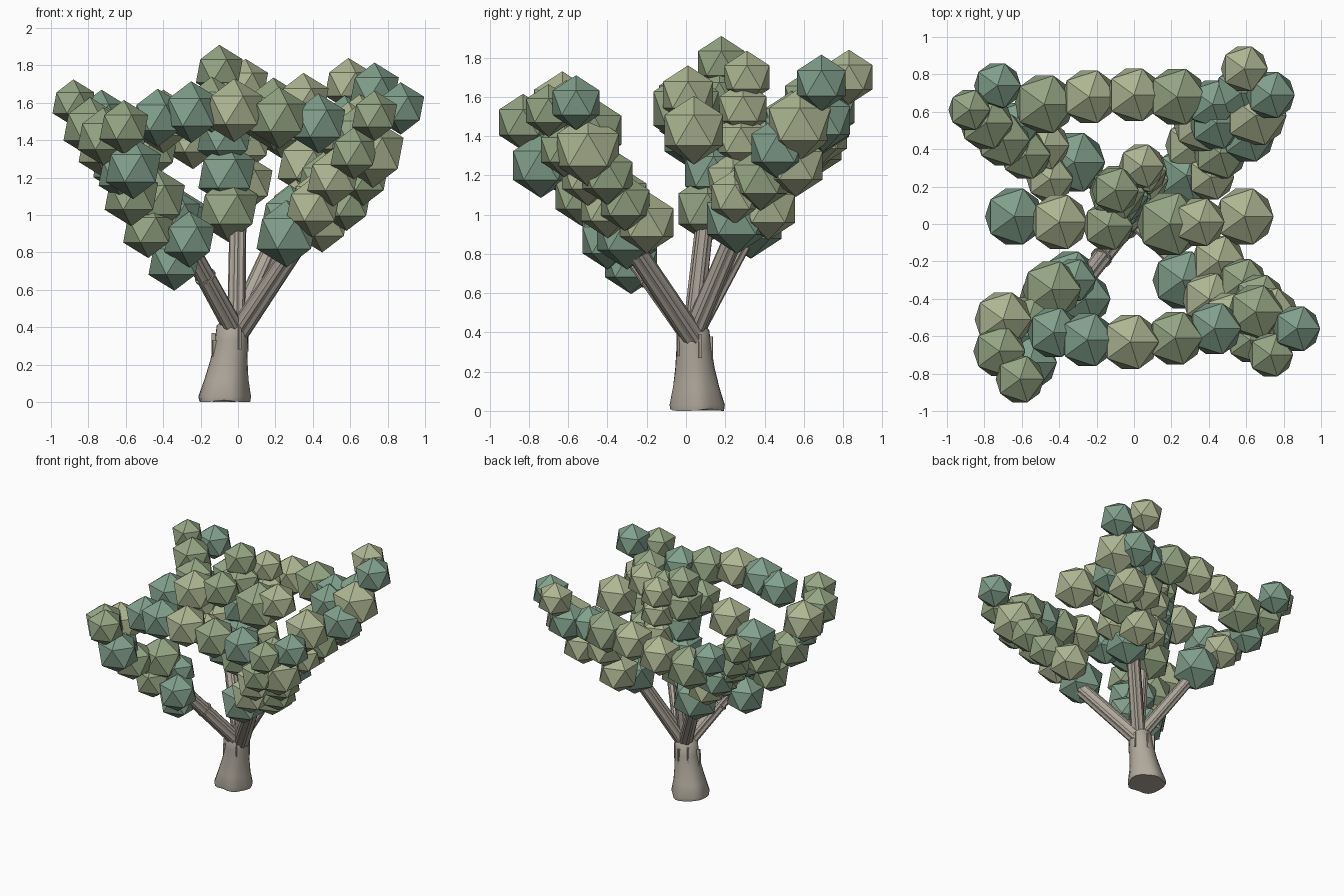
import bpy, bmesh, math, random
from mathutils import Vector, Matrix

if "Cube" in bpy.data.objects:
    bpy.data.objects.remove(bpy.data.objects["Cube"])

random.seed(4)


def material(name, rgb):
    m = bpy.data.materials.new(name)
    m.diffuse_color = (*rgb, 1)
    m.use_nodes = True
    m.node_tree.nodes["Principled BSDF"].inputs["Base Color"].default_value = m.diffuse_color
    return m


LEAVES = [material("leaf_teal", (0.22, 0.35, 0.26)),
          material("leaf_mid", (0.30, 0.38, 0.23)),
          material("leaf_pale", (0.42, 0.47, 0.29))]
BARK = material("bark", (0.43, 0.39, 0.33))


def finish(bm, name, mats):
    me = bpy.data.meshes.new(name)
    bm.normal_update()
    bm.to_mesh(me)
    bm.free()
    for m in mats:
        me.materials.append(m)
    ob = bpy.data.objects.new(name, me)
    bpy.context.collection.objects.link(ob)
    return ob


def clump(name, r, *centres):
    """One object of icosahedral leaf balls; a 4th value overrides the radius."""
    bm = bmesh.new()
    for i, c in enumerate(centres):
        rad = c[3] if len(c) > 3 else r
        v = bmesh.ops.create_icosphere(bm, subdivisions=1, radius=rad,
                                       matrix=Matrix.Translation(c[:3]))["verts"]
        shade = (i * 2 + random.randint(0, 1)) % 3
        for f in {f for w in v for f in w.link_faces}:
            f.material_index = shade
    finish(bm, name, LEAVES)


def sweep(bm, rings):
    """Skin a list of equal-length point rings and cap both ends."""
    loops = [[bm.verts.new(p) for p in ring] for ring in rings]
    n = len(loops[0])
    for a, b in zip(loops, loops[1:]):
        for i in range(n):
            j = (i + 1) % n
            bm.faces.new((a[i], a[j], b[j], b[i]))
    bm.faces.new(loops[0][::-1])
    bm.faces.new(loops[-1])


def branch(name, a, b, r0, r1, sides=18):
    """Straight limb with a ridged, faceted bark section."""
    a, b = Vector(a), Vector(b)
    q = (b - a).to_track_quat('Z', 'Y')
    bm = bmesh.new()
    rings = []
    for p, r in ((a, r0), (b, r1)):
        rings.append([p + q @ Vector((math.cos(t) * k, math.sin(t) * k, 0))
                      for i in range(sides)
                      for t, k in [(math.tau * i / sides, r * (1 if i % 3 else 0.86))]])
    sweep(bm, rings)
    finish(bm, name, [BARK])


# Flared trunk with a slightly wavy foot
bm = bmesh.new()
rings = []
for x, y, z, r, wave in ((-.075, .055, .005, .135, .05), (-.075, .055, .03, .14, .04),
                         (-.065, .05, .12, .118, .03), (-.05, .045, .22, .1, .01),
                         (-.035, .04, .33, .088, 0), (-.03, .035, .41, .084, 0),
                         (-.028, .035, .435, .06, 0)):
    ring = []
    for i in range(24):
        t = math.tau * i / 24
        k = r * (1 + wave * math.sin(5 * t + 1))
        foot = .008 * math.sin(3 * t) - .003 if z < .01 else 0
        ring.append((x + k * math.cos(t), y + k * math.sin(t), max(0, z + foot)))
    rings.append(ring)
sweep(bm, rings)
trunk = finish(bm, "trunk", [BARK])
for p in trunk.data.polygons:
    p.use_smooth = len(p.vertices) == 4

# Thin bark strips on the trunk
bm = bmesh.new()
for deg, z0, z1 in ((200, .19, .33), (188, .24, .37), (300, .28, .4), (20, .27, .39),
                    (80, .26, .38), (130, .28, .4)):
    t = math.radians(deg)
    k = .088 if z0 > .25 else .094
    m = (Matrix.Translation((-.038 + k * math.cos(t), .04 + k * math.sin(t), (z0 + z1) / 2))
         @ Matrix.Rotation(t, 4, 'Z') @ Matrix.Diagonal((.022, .014, z1 - z0, 1)))
    bmesh.ops.create_cube(bm, size=1, matrix=m)
finish(bm, "bark_strips", [BARK])

# Main limbs fanning out of the trunk
branch("front_left_limb", (-.01, .03, .37), (-.28, -.32, .86), .055, .05)
branch("front_right_limb", (0, .04, .37), (.32, -.28, .85), .06, .055)
branch("back_right_limb", (-.02, .03, .38), (.25, .28, .97), .055, .05)
branch("back_left_limb", (-.01, .03, .38), (-.33, .34, .95), .052, .045)
branch("middle_limb", (-.01, .03, .38), (0, .1, 1.0), .05, .046)

# Collar ring where a side limb was cut
bm = bmesh.new()
axis = Vector((-.27, -.35, .49))
place = (Matrix.Translation((-.175, -.18, .67))
         @ axis.to_track_quat('Z', 'Y').to_matrix().to_4x4())
bmesh.ops.create_cone(bm, cap_ends=True, segments=14, radius1=.059, radius2=.059,
                      depth=.012, matrix=place)
finish(bm, "limb_collar", [BARK])

# Leaf clumps climbing each limb
clump("front_left_leaves", .16,
      (-.34, -.28, .75, .155), (-.26, -.40, .87, .15), (-.48, -.40, .92, .15),
      (-.44, -.35, 1.08, .175), (-.32, -.30, 1.0, .13), (-.57, -.53, 1.10),
      (-.56, -.74, 1.25, .165), (-.70, -.51, 1.36, .17), (-.72, -.68, 1.42, .155),
      (-.61, -.83, 1.47, .145), (-.62, -.60, 1.22, .14))
clump("front_right_leaves", .15,
      (.26, -.30, .90, .18), (.45, -.20, .96, .16), (.40, -.40, 1.04, .16),
      (.58, -.31, 1.06, .145), (.51, -.50, 1.20, .155), (.67, -.40, 1.20),
      (.62, -.62, 1.33, .14), (.72, -.50, 1.33, .185), (.65, -.47, 1.43, .165),
      (.73, -.70, 1.53, .135), (.87, -.56, 1.57, .14))
clump("back_left_leaves", .15,
      (-.32, .33, .96, .185), (-.45, .24, 1.08, .14), (-.48, .42, 1.12),
      (-.58, .37, 1.22), (-.64, .52, 1.27), (-.70, .45, 1.36, .16),
      (-.79, .54, 1.47, .16), (-.73, .74, 1.53, .14), (-.88, .61, 1.60, .125))
clump("back_right_leaves", .16,
      (.28, .26, .98, .18), (.41, .25, 1.09, .14), (.31, .42, 1.03), (.46, .38, 1.18),
      (.36, .53, 1.27, .165), (.53, .56, 1.25), (.61, .47, 1.34), (.44, .54, 1.42),
      (.65, .58, 1.46, .185), (.57, .70, 1.48), (.73, .69, 1.67, .145), (.59, .83, 1.70, .14))
clump("middle_leaves", .165,
      (-.05, .11, 1.03, .175), (-.06, .14, 1.22, .17), (.05, .24, 1.17, .15),
      (-.07, .15, 1.42), (.05, .28, 1.38, .14), (.05, .29, 1.54, .14),
      (-.09, .17, 1.60), (.04, .31, 1.70, .135), (-.10, .18, 1.77, .14))

# Leaf rows bridging left to right
clump("front_row_leaves", .16,
      (-.43, -.58, 1.52, .155), (-.25, -.62, 1.55, .165), (-.02, -.63, 1.56, .17),
      (.22, -.61, 1.52, .165), (.43, -.56, 1.49, .16))
clump("centre_row_leaves", .16,
      (-.64, .04, 1.40, .175), (-.40, .01, 1.50, .17), (-.14, -.01, 1.59, .15),
      (.19, 0, 1.54, .195), (.35, .01, 1.61, .15), (.59, .04, 1.43, .175))
clump("back_row_leaves", .165,
      (-.48, .64, 1.36, .18), (-.24, .68, 1.41), (0, .69, 1.47), (.23, .68, 1.48, .175),
      (.42, .64, 1.47, .15))
